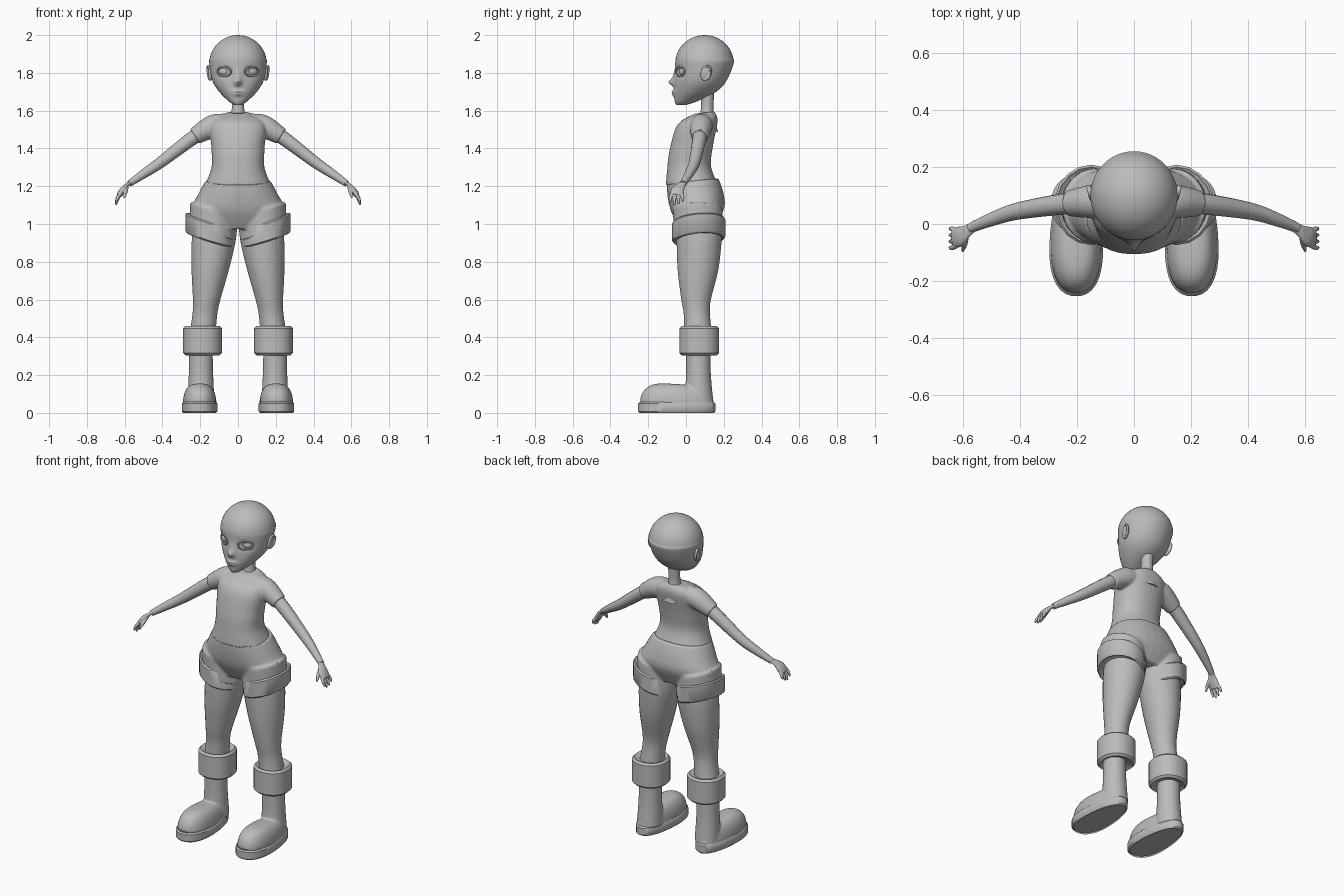
import bpy, bmesh
from math import sin, cos, pi, tau, exp, radians, copysign
from mathutils import Vector

cube = bpy.data.objects.get("Cube")
if cube:
    bpy.data.objects.remove(cube)

grey = bpy.data.materials.new("clay_grey")
grey.use_nodes = True
grey.diffuse_color = (.5, .5, .5, 1)
shader = grey.node_tree.nodes["Principled BSDF"]
shader.inputs["Base Color"].default_value = grey.diffuse_color


def spline(rows, steps):
    """Catmull-Rom interpolation of number tuples."""
    rows = [Vector(row) for row in rows]
    padded = [rows[0]] + rows + [rows[-1]]
    result = []
    for before, start, end, after in zip(padded, padded[1:], padded[2:], padded[3:]):
        for step in range(steps):
            t = step / steps
            slope = (end - before) / 2
            next_slope = (after - start) / 2
            ease = t * t * (3 - 2 * t)
            result.append(start.lerp(end, ease) + slope * t * (1 - t) ** 2
                          - next_slope * t * t * (1 - t))
    return result + [rows[-1]]


def skin(bm, rings):
    """Bridge rings of points and cap both ends."""
    rings = [[bm.verts.new(point) for point in ring] for ring in rings]
    for lower, upper in zip(rings, rings[1:]):
        for i in range(len(lower)):
            bm.faces.new((lower[i - 1], lower[i], upper[i], upper[i - 1]))
    bm.faces.new(rings[0][::-1])
    bm.faces.new(rings[-1])


def loft(bm, rows, sides=32, steps=5, centre=0, lean=0, tilt_x=0, tilt_y=0, power=2, taper=0, side=1):
    """Stack oval rings given as (height, half width, front y, back y)."""
    rings = []
    for height, half, front, back in spline(rows, steps):
        ring = []
        middle = centre + lean * (height - rows[0][0])
        for i in range(sides):
            angle = tau * (i + .5) / sides
            u, v = [copysign(abs(w) ** (2 / power), w) for w in (cos(angle), sin(angle))]
            x = half * u * (1 - taper * (v + 1) / 2)
            y = (front + back) / 2 + (back - front) / 2 * v
            ring.append((side * (middle + x), y, height + tilt_x * x + tilt_y * y))
        rings.append(ring)
    skin(bm, rings)


def band(bm, bottom, top, half, front, back, bevel, wall, **shape):
    """Loft an upright band with bevelled rims that turn in by the wall thickness."""
    profile = [(bottom + bevel, wall), (bottom, bevel), (bottom + bevel, 0),
               (top - bevel, 0), (top, bevel), (top - bevel, wall)]
    rows = [(height, half - inset, front + inset, back - inset) for height, inset in profile]
    loft(bm, rows, steps=1, **shape)


def tube(bm, rows, sides=16, steps=4, flat=1, side=1):
    """Sweep an oval along points given as (x, y, z, radius)."""
    rows = spline(rows, steps)
    rings = []
    for i, row in enumerate(rows):
        ahead = rows[min(i + 1, len(rows) - 1)] - rows[max(i - 1, 0)]
        along = ahead.to_3d().normalized()
        across = Vector((0, 1, 0))
        across = (across - along * across.dot(along)).normalized()
        normal = along.cross(across) * flat
        ring = []
        for k in range(sides):
            angle = tau * k / sides
            point = row.to_3d() + (across * cos(angle) + normal * sin(angle)) * row[3]
            ring.append((side * point.x, point.y, point.z))
        rings.append(ring)
    skin(bm, rings)


def ball(bm, centre, scale):
    made = bmesh.ops.create_uvsphere(bm, u_segments=24, v_segments=16, radius=1)
    for vert in made["verts"]:
        vert.co = Vector(centre) + vert.co * Vector(scale)


def finish(name, bm, mirror=False, voxel=0, smooth=6):
    bmesh.ops.recalc_face_normals(bm, faces=bm.faces)
    mesh = bpy.data.meshes.new(name)
    bm.to_mesh(mesh)
    bm.free()
    mesh.materials.append(grey)
    part = bpy.data.objects.new(name, mesh)
    bpy.context.collection.objects.link(part)
    bpy.ops.object.select_all(action='DESELECT')
    part.select_set(True)
    bpy.context.view_layer.objects.active = part
    bpy.ops.object.shade_smooth_by_angle(angle=radians(42))
    if voxel:  # fuse overlapping volumes into one skin
        fuse = part.modifiers.new("fuse", 'REMESH')
        fuse.mode, fuse.voxel_size, fuse.use_smooth_shade = 'VOXEL', voxel, True
        soften = part.modifiers.new("soften", 'SMOOTH')
        soften.factor, soften.iterations = .5, smooth
    if mirror:
        copy = part.modifiers.new("mirror", 'MIRROR')
        copy.use_mirror_merge = False


# Head: jaw rings below a round cranium, then soft bumps for the face
bm = bmesh.new()
rows = [(1.63, .02, -.05, 0), (1.65, .05, -.06, .06), (1.7, .1, -.064, .16), (1.76, .136, -.06, .215)]
for step in range(9):
    angle = step / 8 * radians(88)
    rows.append((1.85 + .15 * sin(angle), .152 * cos(angle),
                 .1 - .157 * cos(angle), .1 + .153 * cos(angle)))
loft(bm, rows, sides=112, steps=8)
nose, bridge = (0, 1.75, .018, .018, -.03), (0, 1.78, .02, .03, -.01)
upper_lip, lower_lip = (0, 1.7, .03, .008, -.012), (0, 1.685, .024, .008, -.012)
eye_socket = (.073, 1.805, .034, .026, .014)
for vert in bm.verts:
    if vert.co.y < .06:
        for x, z, width, height, depth in (nose, bridge, upper_lip, lower_lip, eye_socket):
            distance = ((abs(vert.co.x) - x) / width) ** 2 + ((vert.co.z - z) / height) ** 2
            vert.co.y += depth * exp(-distance)
finish("head", bm)

# Eyes, eyelids and ears with a raised rim
eye, lid, ear = bmesh.new(), bmesh.new(), bmesh.new()
ball(eye, (.068, 0, 1.807), (.036, .036, .03))
ball(ear, (.148, .105, 1.8), (.012, .025, .038))
loop = []
for i in range(25):
    across, up = cos(tau * i / 24), sin(tau * i / 24)
    loop.append((.073 + .036 * across, .022 * across - .03, 1.807 + .026 * up, .005))
    ball(ear, (.152 + .006 * across + .004 * up, .107 + .024 * across + .007 * up, 1.8 + .036 * up),
         (.009, .006, .006))
tube(lid, loop, sides=8, steps=1)
finish("eye", eye, mirror=True)
finish("eyelid", lid, mirror=True)
finish("ear", ear, mirror=True, voxel=.003)

# Neck
bm = bmesh.new()
tube(bm, [(0, .1, 1.5, .07), (0, .11, 1.56, .045), (0, .112, 1.61, .033), (0, .115, 1.7, .035)], sides=24)
finish("neck", bm)

# Shirt with short sleeves
bm = bmesh.new()
loft(bm, [(1.215, .17, -.107, .158), (1.3, .14, -.1, .132), (1.4, .141, -.087, .143),
          (1.53, .146, -.045, .167), (1.58, .06, .045, .15)], steps=8, tilt_y=.1, power=2.2)
for side in (1, -1):
    tube(bm, [(.07, .085, 1.53, .055), (.14, .08, 1.515, .06), (.23, .072, 1.463, .045)], side=side, sides=24)
finish("shirt", bm, voxel=.006)

# Arms
bm = bmesh.new()
tube(bm, [(.18, .074, 1.49, .035), (.25, .07, 1.448, .037), (.41, .045, 1.326, .03),
          (.5, .016, 1.265, .024), (.575, -.015, 1.214, .017)])
finish("arm", bm, mirror=True)

# Hands: palm, four fingers and a thumb
bm = bmesh.new()
tube(bm, [(.55, 0, 1.23, .018), (.585, -.024, 1.208, .022), (.61, -.043, 1.18, .036),
          (.63, -.05, 1.15, .034)], flat=.45)
for finger, length in enumerate((.045, .06, .055, .04)):
    y = .018 * finger - .077
    bend = (finger - 1.5) * .004
    tube(bm, [(.624, y, 1.16, .009), (.638, y + bend, 1.16 - length / 2, .009),
              (.647, y + bend, 1.16 - length, .005)], sides=10)
tube(bm, [(.59, -.035, 1.2, .012), (.595, -.07, 1.17, .011), (.602, -.095, 1.138, .005)], sides=10)
finish("hand", bm, mirror=True, voxel=.0028, smooth=3)

# Shorts: hips fused with two leg openings
bm = bmesh.new()
loft(bm, [(1.225, .172, -.103, .172), (1.15, .212, -.097, .197), (1.07, .245, -.078, .204),
          (.975, .19, -.03, .16)], steps=8, tilt_y=.1, power=2.2)
for side in (1, -1):
    loft(bm, [(1.08, .118, -.07, .195), (.945, .125, -.065, .196)], centre=.135, tilt_x=.3, side=side)
finish("shorts", bm, voxel=.007, smooth=8)

# Turned-up cuffs of the shorts
bm = bmesh.new()
band(bm, .91, 1.015, .13, -.074, .208, bevel=.008, wall=.018,
     sides=18, centre=.15, tilt_x=.31, tilt_y=.08)
finish("shorts_cuff", bm, mirror=True)

# Legs
bm = bmesh.new()
loft(bm, [(.4, .07, -.01, .14), (.52, .066, -.012, .127), (.6, .073, -.025, .132),
          (.75, .098, -.044, .17), (.9, .116, -.05, .188), (1, .116, -.05, .188)],
     centre=.19, lean=-.12)
finish("leg", bm, mirror=True)

# Boots: domed foot fused with the shaft
bm = bmesh.new()
rows = []
for step in range(8):
    angle = step / 7 * radians(85)
    spread = cos(angle) ** .6
    rows.append((.04 + .11 * sin(angle), .098 * spread, -.07 - .174 * spread, .05 + .098 * spread))
loft(bm, rows, centre=.203, power=2.3, taper=.2, tilt_y=-.06)
loft(bm, [(.05, .072, -.01, .146), (.2, .065, 0, .132), (.33, .062, 0, .13)], centre=.196)
finish("boot", bm, mirror=True, voxel=.006)

# Soles
bm = bmesh.new()
band(bm, 0, .057, .106, -.254, .157, bevel=.008, wall=.01, centre=.203, power=2.3, taper=.25)
finish("sole", bm, mirror=True)

# Thick boot cuffs
bm = bmesh.new()
band(bm, .305, .46, .103, -.036, .176, bevel=.012, wall=.032, centre=.188, power=2.2)
finish("boot_cuff", bm, mirror=True)
